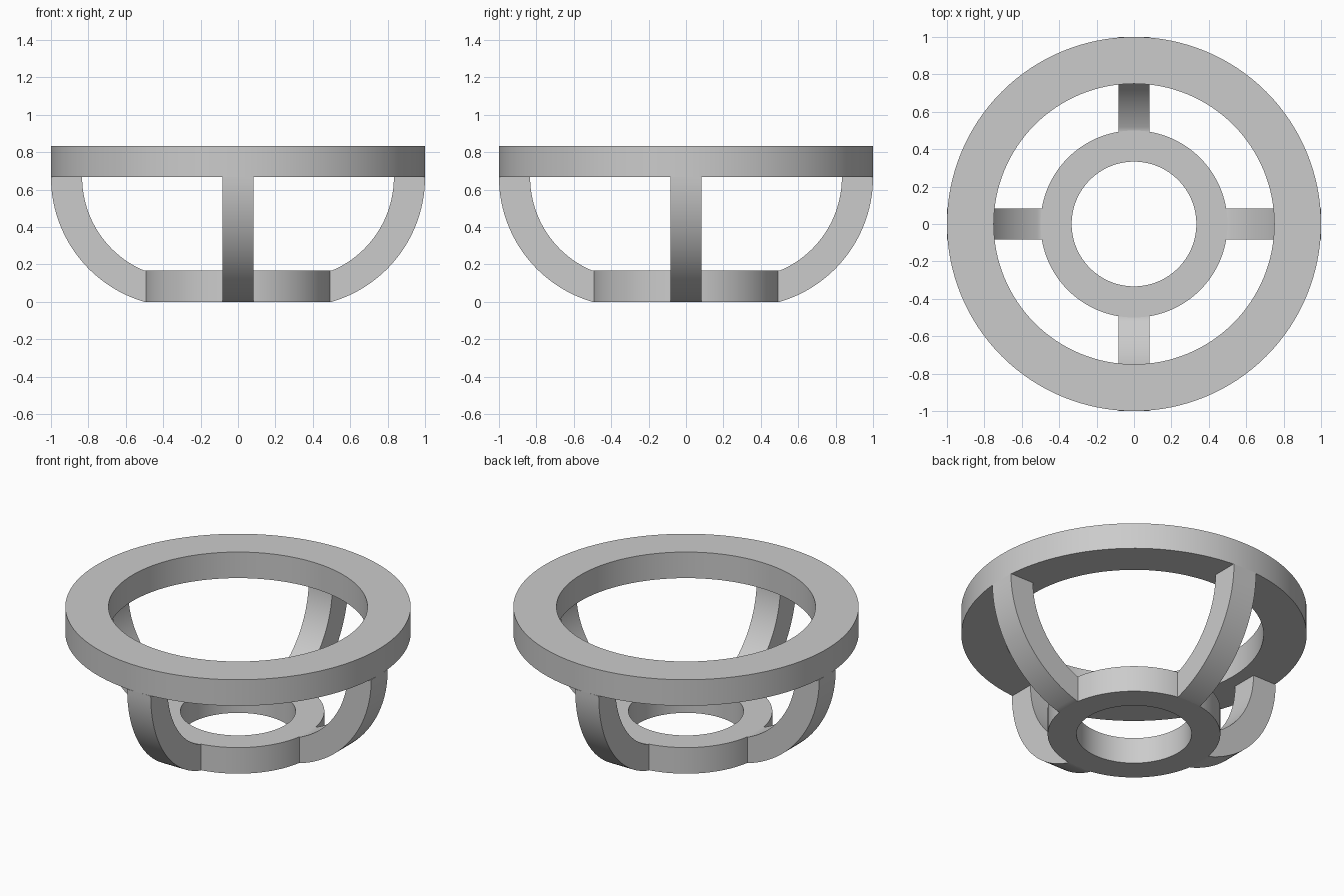
import bpy
import bmesh
from math import sqrt, asin, sin, cos, pi, radians
from mathutils import Matrix

cube = bpy.data.objects.get("Cube")
if cube:
    bpy.data.objects.remove(cube, do_unlink=True)

# Single plain grey
GREY = (0.6, 0.6, 0.6, 1)
grey = bpy.data.materials.new("light grey")
grey.use_nodes = True
grey.diffuse_color = GREY
grey.node_tree.nodes["Principled BSDF"].inputs["Base Color"].default_value = GREY

THICK = 1 / 6          # height of the rings and width of the arms
RIM_Z = 2 / 3          # underside of the upper ring
ARC_STEPS = 32


def finish(name, bm):
    bmesh.ops.recalc_face_normals(bm, faces=bm.faces)
    mesh = bpy.data.meshes.new(name)
    bm.to_mesh(mesh)
    bm.free()
    mesh.materials.append(grey)
    obj = bpy.data.objects.new(name, mesh)
    bpy.context.collection.objects.link(obj)
    bpy.ops.object.select_all(action='DESELECT')
    obj.select_set(True)
    bpy.context.view_layer.objects.active = obj
    bpy.ops.object.shade_smooth_by_angle(angle=radians(30))
    return obj


def ring(name, inner, outer, z):
    """Spin a rectangular section around the vertical axis."""
    bm = bmesh.new()
    section = [(inner, z), (outer, z), (outer, z + THICK), (inner, z + THICK)]
    verts = [bm.verts.new((r, 0, h)) for r, h in section]
    edges = [bm.edges.new((verts[i], verts[(i + 1) % 4])) for i in range(4)]
    bmesh.ops.spin(bm, geom=verts + edges, cent=(0, 0, 0), axis=(0, 0, 1),
                   angle=2 * pi, steps=128, use_merge=True)
    bmesh.ops.remove_doubles(bm, verts=bm.verts, dist=1e-5)
    return finish(name, bm)


def arc(top_x, end_x, end_z):
    """Arc that leaves the rim straight down and meets the lower ring."""
    drop = RIM_Z - end_z
    centre = (top_x ** 2 - end_x ** 2 - drop ** 2) / (2 * (top_x - end_x))
    radius = top_x - centre
    sweep = asin(drop / radius)
    return [(centre + radius * cos(sweep * i / ARC_STEPS),
             RIM_Z - radius * sin(sweep * i / ARC_STEPS))
            for i in range(ARC_STEPS + 1)]


def arm(name, angle):
    """Curved strip of constant width between the two rings."""
    bm = bmesh.new()
    rows = []
    tuck = [(0.49, 0)], [(0.49, THICK)]   # ends just inside the lower ring
    outer = arc(1, 0.5, 0) + tuck[0]
    inner = arc(5 / 6, 0.5, THICK) + tuck[1]
    for (ox, oz), (ix, iz) in zip(outer, inner):
        rows.append([bm.verts.new(p) for p in (
            (ox, -THICK / 2, oz), (ox, THICK / 2, oz),
            (ix, THICK / 2, iz), (ix, -THICK / 2, iz))])
    for a, b in zip(rows, rows[1:]):
        for i in range(4):
            j = (i + 1) % 4
            bm.faces.new((a[i], a[j], b[j], b[i]))
    bm.faces.new(rows[0])
    bm.faces.new(rows[-1])
    bm.transform(Matrix.Rotation(angle, 4, 'Z'))
    return finish(name, bm)


# Rings
ring("upper_ring", 0.75, 1, RIM_Z)
ring("lower_ring", 1 / 3, 0.5, 0)

# Four arms
for i, side in enumerate(("left", "back", "right", "front")):
    arm(side + "_arm", i * pi / 2)
